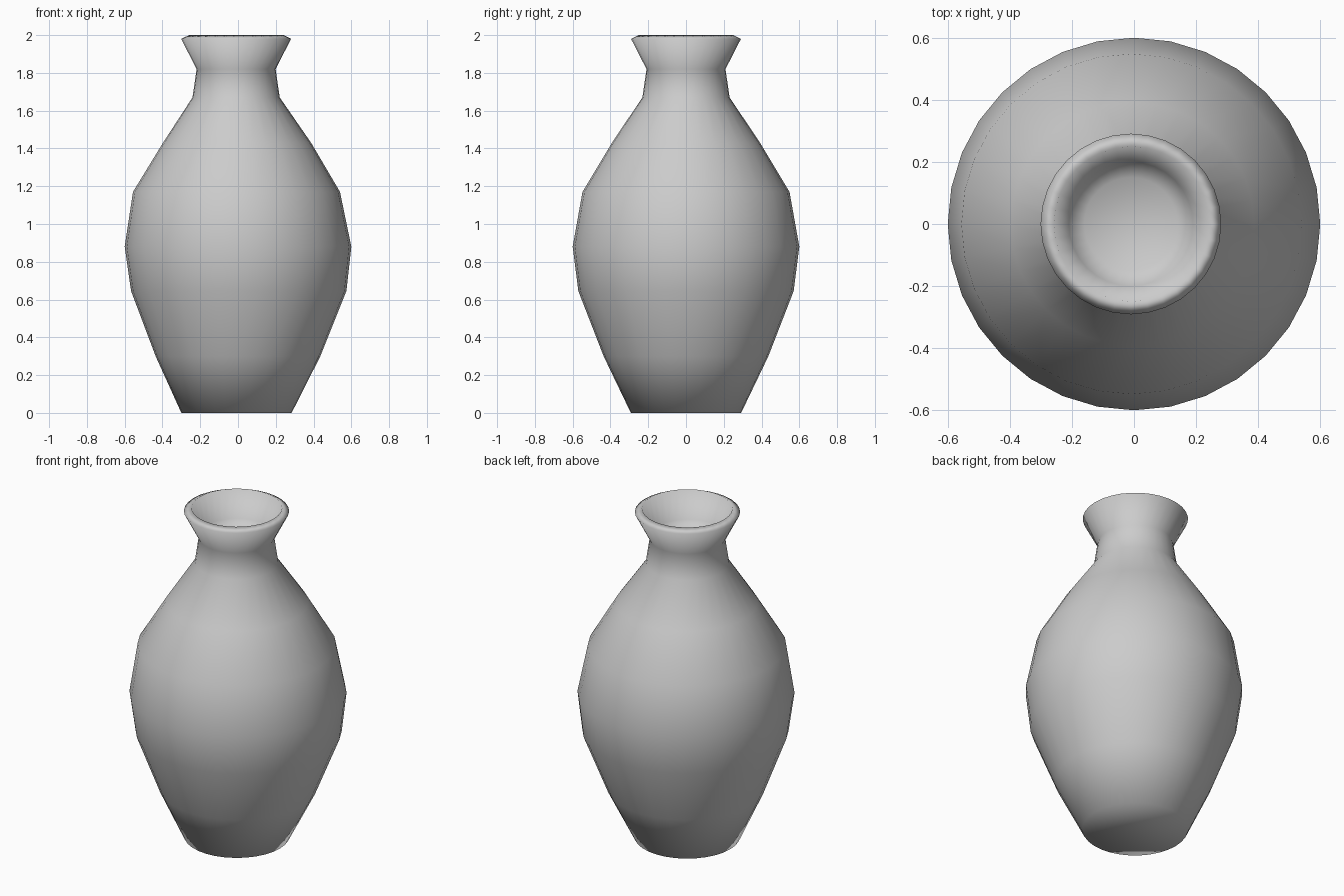
import bpy, bmesh
from math import sin, cos, tau

if "Cube" in bpy.data.objects:
    bpy.data.objects.remove(bpy.data.objects["Cube"])

SIDES = 32

# Profile rings: radius, height, x offset (the pot is slightly hand-thrown)
PROFILE = [
    (0.292, 0.00, -0.008),
    (0.436, 0.30, 0.0),
    (0.570, 0.645, 0.004),
    (0.600, 0.88, 0.0),
    (0.548, 1.17, -0.008),
    (0.392, 1.43, -0.005),
    (0.231, 1.67, -0.010),
    (0.209, 1.82, -0.010),
    (0.291, 1.98, -0.010),   # lip
    (0.250, 2.00, -0.008),
    (0.200, 1.84, -0.010),   # inside of the mouth
    (0.150, 1.80, -0.010),
]

bm = bmesh.new()
rings = [[bm.verts.new((dx + r * cos(tau * i / SIDES), r * sin(tau * i / SIDES), z))
          for i in range(SIDES)] for r, z, dx in PROFILE]

# Outer wall, lip and mouth
for a, b in zip(rings, rings[1:]):
    for i in range(SIDES):
        j = (i + 1) % SIDES
        bm.faces.new((a[i], a[j], b[j], b[i]))

# Base and mouth floor
bm.faces.new(rings[0][::-1])
bm.faces.new(rings[-1])

for f in bm.faces:
    f.smooth = True

mesh = bpy.data.meshes.new("vase")
bm.to_mesh(mesh)
bm.free()
bpy.context.collection.objects.link(bpy.data.objects.new("vase", mesh))
